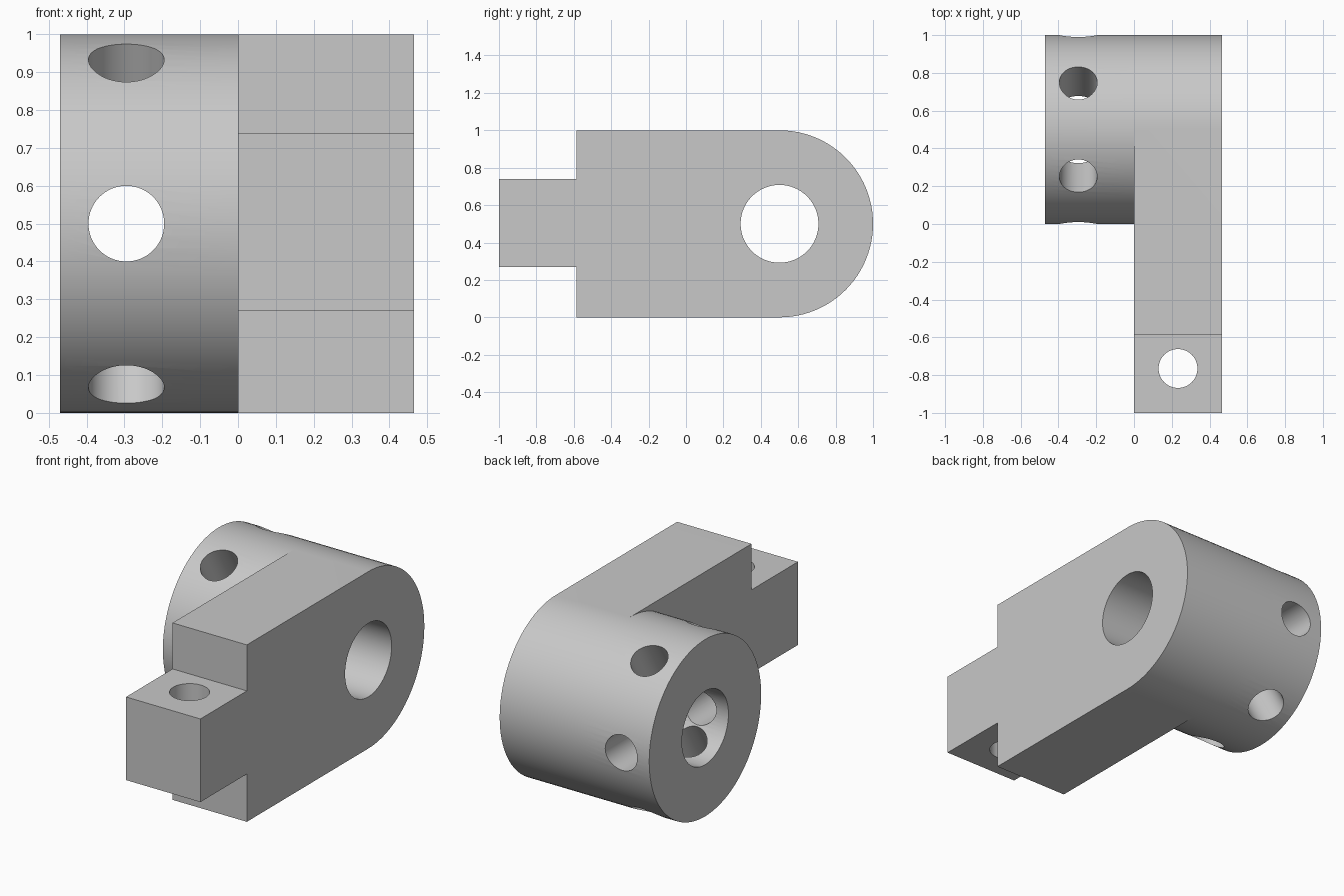
import bpy, bmesh
from math import pi, sin, cos
from mathutils import Matrix, Vector

cube = bpy.data.objects.get("Cube")
if cube:
    bpy.data.objects.remove(cube, do_unlink=True)

grey = bpy.data.materials.new("plain grey")
grey.use_nodes = True
colour = (0.58, 0.58, 0.58, 1)
grey.diffuse_color = colour
grey.node_tree.nodes["Principled BSDF"].inputs["Base Color"].default_value = colour

SEGMENTS = 96
RADIUS = 0.5
AXIS = Vector((0, 0.5, 0.5))
LEFT, RIGHT = 0.465, -0.47


def arc(start, end, count):
    """Points of the barrel outline in the y-z plane."""
    steps = [start + (end - start) * i / count for i in range(count + 1)]
    return [(AXIS.y + RADIUS * cos(a), AXIS.z + RADIUS * sin(a)) for a in steps]


def extrude_profile(name, points, x0, x1):
    """Extrude a y-z outline along x."""
    bm = bmesh.new()
    face = bm.faces.new([bm.verts.new((x0, y, z)) for y, z in points])
    ext = bmesh.ops.extrude_face_region(bm, geom=[face])
    moved = [v for v in ext["geom"] if isinstance(v, bmesh.types.BMVert)]
    bmesh.ops.translate(bm, verts=moved, vec=(x1 - x0, 0, 0))
    bmesh.ops.recalc_face_normals(bm, faces=bm.faces)
    mesh = bpy.data.meshes.new(name)
    bm.to_mesh(mesh)
    bm.free()
    mesh.materials.append(grey)
    obj = bpy.data.objects.new(name, mesh)
    bpy.context.collection.objects.link(obj)
    return obj


def drill(name, centre, direction, radius, depth):
    """Round cutter centred on a point and aligned with a direction."""
    bpy.ops.mesh.primitive_cylinder_add(vertices=64, radius=radius, depth=depth)
    obj = bpy.context.object
    obj.name = name
    turn = Vector(direction).to_track_quat("Z", "Y").to_matrix().to_4x4()
    obj.matrix_world = Matrix.Translation(centre) @ turn
    obj.data.materials.append(grey)
    return obj


def boolean(target, tool, operation):
    mod = target.modifiers.new(operation.lower(), "BOOLEAN")
    mod.operation, mod.solver, mod.object = operation, "EXACT", tool
    bpy.context.view_layer.objects.active = target
    bpy.ops.object.modifier_apply(modifier=mod.name)
    bpy.data.objects.remove(tool, do_unlink=True)


# Arm: round-ended plate with a stepped tongue at the front
bottom, top, shoulder, tip = 0.27, 0.74, -0.585, -1
outline = arc(-pi / 2, pi / 2, SEGMENTS // 2) + [
    (shoulder, 1), (shoulder, top), (tip, top),
    (tip, bottom), (shoulder, bottom), (shoulder, 0)]
body = extrude_profile("clevis_arm", outline, 0, LEFT)

# Barrel: short drum beside the rounded end
drum = extrude_profile("barrel", arc(-pi / 2, 1.5 * pi, SEGMENTS)[:-1], RIGHT, 0)
boolean(body, drum, "UNION")

# Main bore, three cross holes (six openings) and the tongue hole
boolean(body, drill("bore", AXIS, (1, 0, 0), 0.208, 2), "DIFFERENCE")
for i in range(3):
    a = i * pi / 3
    cutter = drill("cross_hole", (-0.295, AXIS.y, AXIS.z), (0, cos(a), sin(a)), 0.1, 1.4)
    boolean(body, cutter, "DIFFERENCE")
boolean(body, drill("tongue_hole", (0.233, -0.765, 0.5), (0, 0, 1), 0.103, 1.4), "DIFFERENCE")

# Smooth curved walls, crisp edges
bpy.ops.object.select_all(action="DESELECT")
body.select_set(True)
bpy.context.view_layer.objects.active = body
bpy.ops.object.shade_smooth_by_angle(angle=pi / 6)
